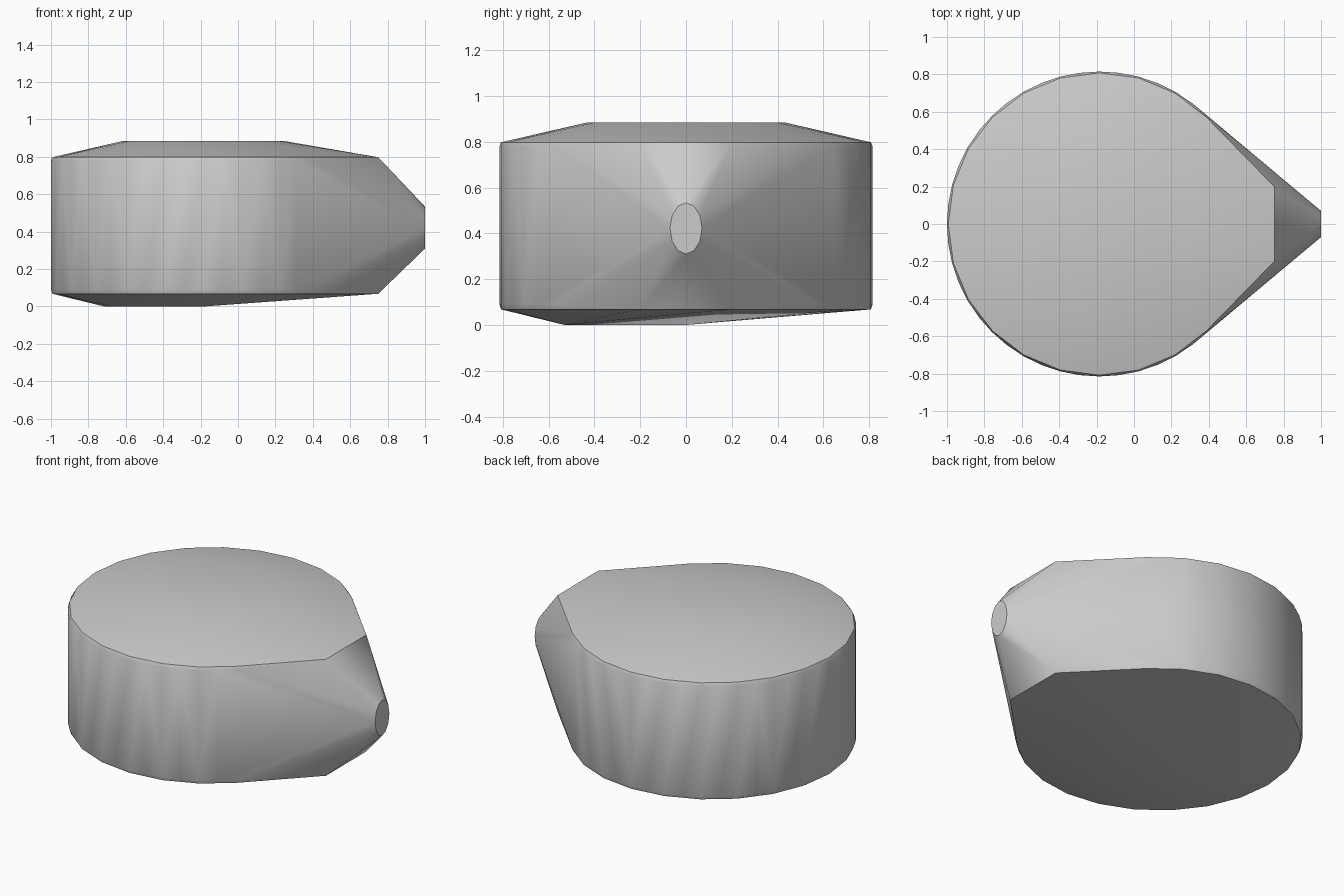
import bpy, bmesh, math

cube = bpy.data.objects.get("Cube")
if cube:
    bpy.data.objects.remove(cube, do_unlink=True)

CX = -0.185  # axis of the round body


def ring(radius, z, sides, start=0.0, sweep=math.tau):
    """Points of a horizontal circle or arc around the body axis."""
    return [(CX + radius * math.cos(start + sweep * i / sides),
             radius * math.sin(start + sweep * i / sides), z)
            for i in range(sides + 1)]


# Round wall with softened rims
points = ring(0.815, 0.09, 48) + ring(0.815, 0.78, 48)
points += ring(0.808, 0.068, 24) + ring(0.808, 0.798, 24)

# Raised crown and offset base
points += ring(0.43, 0.885, 16)
points += ring(0.53, 0.0, 4, math.pi, math.pi / 2)

# Square shoulders beside the tip
points += [(0.75, y, z) for y in (-0.2, 0.2) for z in (0.068, 0.798)]

# Oval end of the tip
for i in range(12):
    a = math.tau * i / 12
    points.append((1.0, 0.07 * math.sin(a), 0.422 + 0.112 * math.cos(a)))

# Wrap everything in one convex skin
bm = bmesh.new()
for p in points:
    bm.verts.new(p)
bmesh.ops.remove_doubles(bm, verts=bm.verts, dist=0.0005)
hull = bmesh.ops.convex_hull(bm, input=bm.verts)
unused = set(hull["geom_interior"]) | set(hull["geom_unused"])
bmesh.ops.delete(bm, geom=[g for g in unused if isinstance(g, bmesh.types.BMVert)],
                 context="VERTS")
bmesh.ops.dissolve_limit(bm, angle_limit=math.radians(0.3),
                         verts=bm.verts, edges=bm.edges)
bmesh.ops.recalc_face_normals(bm, faces=bm.faces)
mesh = bpy.data.meshes.new("pointed_drum_body")
bm.to_mesh(mesh)
bm.free()

body = bpy.data.objects.new("pointed_drum_body", mesh)
bpy.context.collection.objects.link(body)

# Plain grey finish
grey = bpy.data.materials.new("plain_grey")
grey.use_nodes = True
colour = (0.6, 0.6, 0.6, 1.0)
grey.diffuse_color = colour
grey.node_tree.nodes["Principled BSDF"].inputs["Base Color"].default_value = colour
mesh.materials.append(grey)

bpy.context.view_layer.objects.active = body
body.select_set(True)
bpy.ops.object.shade_smooth_by_angle(angle=math.radians(35))
